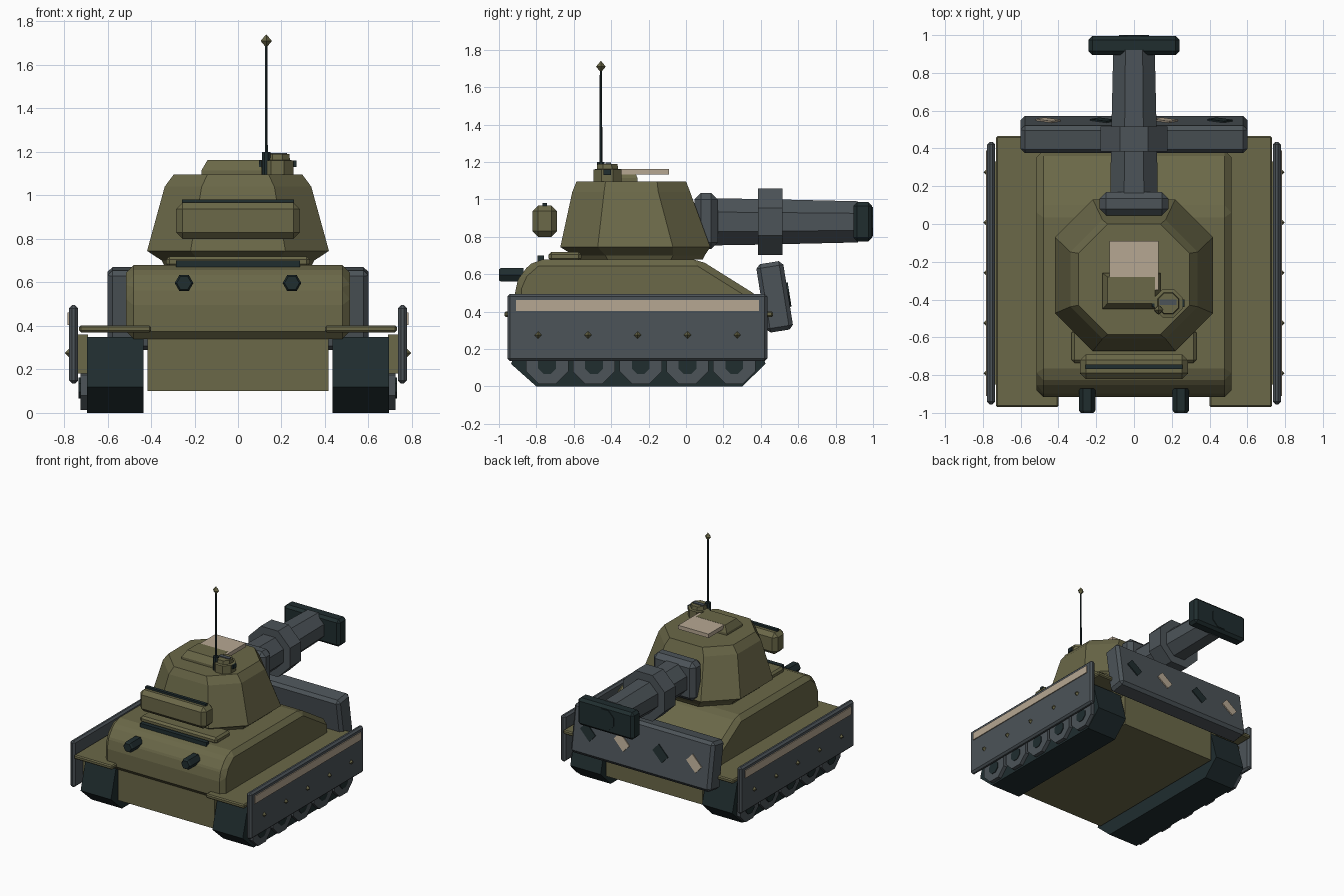
import bpy, bmesh, math
from mathutils import Vector, Matrix

old = bpy.data.objects.get("Cube")
if old:
    bpy.data.objects.remove(old, do_unlink=True)


def material(name, rgb):
    m = bpy.data.materials.new(name)
    m.use_nodes = True
    m.diffuse_color = (*rgb, 1)
    m.node_tree.nodes["Principled BSDF"].inputs["Base Color"].default_value = (*rgb, 1)
    return m


OLIVE = material("olive", (0.145, 0.138, 0.065))
STEEL = material("steel_grey", (0.072, 0.087, 0.098))
DARK = material("dark_teal", (0.014, 0.026, 0.028))
SAND = material("sand", (0.47, 0.39, 0.29))


def loft(name, mat, rings, bevel=0, matrix=None):
    """Skin a list of equal-length rings of points and cap both ends."""
    bm = bmesh.new()
    rows = [[bm.verts.new(p) for p in ring] for ring in rings]
    n = len(rows[0])
    for a, b in zip(rows, rows[1:]):
        for i in range(n):
            j = (i + 1) % n
            bm.faces.new((a[i], a[j], b[j], b[i]))
    bm.faces.new(rows[0][::-1])
    bm.faces.new(rows[-1])
    bmesh.ops.recalc_face_normals(bm, faces=bm.faces)
    if bevel:
        bmesh.ops.bevel(bm, geom=bm.edges[:], offset=bevel, segments=1,
                        affect='EDGES', clamp_overlap=True)
    if matrix:
        bm.transform(matrix)
    mesh = bpy.data.meshes.new(name)
    bm.to_mesh(mesh)
    bm.free()
    mesh.materials.append(mat)
    ob = bpy.data.objects.new(name, mesh)
    bpy.context.collection.objects.link(ob)
    return ob


def box(name, mat, x, y, z, bevel=0, matrix=None):
    rings = [[(x[0], y[0], h), (x[1], y[0], h), (x[1], y[1], h), (x[0], y[1], h)] for h in z]
    return loft(name, mat, rings, bevel, matrix)


def side_prism(name, mat, profile, x, bevel=0):
    """Extrude a (y, z) profile along x."""
    return loft(name, mat, [[(k, y, z) for y, z in profile] for k in x], bevel)


def tube(name, mat, centre, axis, stations, sides=8, turn=0.5):
    """Polygonal solid: stations are (offset along axis, radius)."""
    rings = []
    for d, r in stations:
        ring = []
        for i in range(sides):
            t = math.tau * (i + turn) / sides
            u, v = r * math.cos(t), r * math.sin(t)
            p = {"x": (d, u, v), "y": (u, d, v), "z": (u, v, d)}[axis]
            ring.append(Vector(centre) + Vector(p))
        rings.append(ring)
    return loft(name, mat, rings)


def octagon(z, hx, y0, y1, c):
    return [(-hx + c, y0, z), (hx - c, y0, z), (hx, y0 + c, z), (hx, y1 - c, z),
            (hx - c, y1, z), (-hx + c, y1, z), (-hx, y1 - c, z), (-hx, y0 + c, z)]


# Hull
box("lower_hull", OLIVE, (-0.415, 0.415), (-0.88, 0.39), (0.1, 0.36))
side_prism("upper_hull", OLIVE, [(-0.915, 0.34), (-0.915, 0.53), (-0.88, 0.61), (-0.8, 0.68),
           (0.07, 0.68), (0.39, 0.48), (0.39, 0.34)], (-0.515, 0.515), 0.035)
box("engine_deck", OLIVE, (-0.33, 0.33), (-0.735, -0.56), (0.67, 0.72), 0.015)
box("deck_grille", DARK, (-0.285, 0.285), (-0.795, -0.76), (0.67, 0.7))

# Running gear, fenders and side armour
for s, side in ((1, "left"), (-1, "right")):
    def span(a, b):
        return sorted((s * a, s * b))

    side_prism(side + "_track", DARK, [(-0.8, 0), (0.3, 0), (0.425, 0.12), (0.36, 0.35),
               (-0.87, 0.35), (-0.935, 0.12)], span(0.435, 0.695))
    box(side + "_fender", OLIVE, span(0.4, 0.73), (-0.97, 0.465), (0.37, 0.402), 0.008)
    box(side + "_skirt_mount", OLIVE, span(0.69, 0.735), (-0.85, 0.33), (0.18, 0.36))
    box(side + "_skirt", STEEL, span(0.735, 0.777), (-0.955, 0.435), (0.135, 0.495), 0.014)
    box(side + "_skirt_stripe", SAND, span(0.775, 0.784), (-0.91, 0.39), (0.403, 0.462))
    for i in range(5):
        y = -0.742 + 0.25 * i
        tube(f"{side}_wheel_{i}", STEEL, (s * 0.707, y, 0.127), "x",
             [(-0.018, 0.122), (0.018, 0.122)])
        tube(f"{side}_hub_{i}", DARK, (s * 0.722, y, 0.115), "x",
             [(-0.012, 0.052), (0.008, 0.052)])
        tube(f"{side}_skirt_bolt_{i}", OLIVE, (s * 0.775, -0.79 + 0.266 * i, 0.275), "x",
             [(-0.021, 0.001), (0, 0.022), (0.021, 0.001)], 4, 0)
    tube(side + "_exhaust", DARK, (s * 0.248, -0.94, 0.597), "y",
         [(-0.06, 0.034), (-0.048, 0.043), (0.07, 0.043)], 6, 0)

# Tilted blade with alternating patches
tilt = Matrix.Translation((0, 0.474, 0.479)) @ Matrix.Rotation(math.radians(9), 4, 'X')
box("blade", STEEL, (-0.6, 0.6), (-0.073, 0.073), (-0.185, 0.185), 0.022, tilt)
for i, x in enumerate((-0.455, -0.165, 0.165, 0.455)):
    spin = tilt @ Matrix.Translation((x, 0, 0)) @ Matrix.Rotation(math.radians(-42), 4, 'Y')
    box(f"blade_patch_{i}", (SAND, DARK)[i % 2], (-0.058, 0.058), (0.07, 0.081),
        (-0.036, 0.036), 0, spin)

# Turret
loft("turret", OLIVE, [octagon(0.68, 0.34, -0.59, 0.09, 0.17),
                       octagon(0.70, 0.35, -0.60, 0.1, 0.17),
                       octagon(0.745, 0.418, -0.672, 0.13, 0.2),
                       octagon(1.04, 0.337, -0.608, 0.022, 0.17),
                       octagon(1.097, 0.295, -0.585, 0.0, 0.155)])
box("stowage_box", OLIVE, (-0.285, 0.285), (-0.82, -0.69), (0.8, 0.967), 0.03)
box("stowage_slat", DARK, (-0.258, 0.258), (-0.768, -0.744), (0.955, 0.982))

# Main gun
box("mantlet", STEEL, (-0.182, 0.182), (0.045, 0.17), (0.735, 1.035), 0.035)
tube("barrel", STEEL, (0, 0, 0.88), "y", [(0.1, 0.137), (0.4, 0.132), (0.92, 0.119)])
tube("barrel_sleeve", STEEL, (0, 0.45, 0.88), "y", [(-0.066, 0.193), (0.066, 0.193)])
box("muzzle_brake", DARK, (-0.24, 0.24), (0.895, 0.995), (0.775, 0.985), 0.02)
tube("muzzle_bore", DARK, (0, 0.995, 0.88), "y", [(-0.01, 0.085), (0.005, 0.085)])

# Roof hatch
loft("hatch_base", OLIVE, [[(-0.168, -0.45, 1.09), (0.14, -0.45, 1.09),
                            (0.14, -0.26, 1.09), (-0.168, -0.26, 1.09)],
                           [(-0.168, -0.45, 1.115), (0.14, -0.45, 1.115),
                            (0.14, -0.26, 1.115), (-0.168, -0.26, 1.115)],
                           [(-0.14, -0.42, 1.163), (0.11, -0.42, 1.163),
                            (0.11, -0.28, 1.163), (-0.14, -0.28, 1.163)]])
box("hatch_plate", SAND, (-0.13, 0.13), (-0.35, -0.09), (1.132, 1.162))

# Cupola
tube("cupola", OLIVE, (0.182, -0.42, 0), "z",
     [(1.09, 0.08), (1.16, 0.08), (1.163, 0.062), (1.19, 0.058)])
box("cupola_sight", STEEL, (0.135, 0.225), (-0.43, -0.4), (1.18, 1.196))
for i, x in enumerate((0.108, 0.256)):
    box(f"periscope_{i}", DARK, (x - 0.012, x + 0.012), (-0.44, -0.4), (1.13, 1.16))

# Antenna
tube("antenna_base", DARK, (0.13, -0.455, 0), "z", [(1.09, 0.022), (1.2, 0.022)])
tube("antenna", DARK, (0.13, -0.455, 0), "z", [(1.19, 0.008), (1.7, 0.006)], 6)
tube("antenna_tip", OLIVE, (0.13, -0.455, 1.71), "z",
     [(-0.03, 0.001), (0, 0.026), (0.03, 0.001)], 4, 0)
